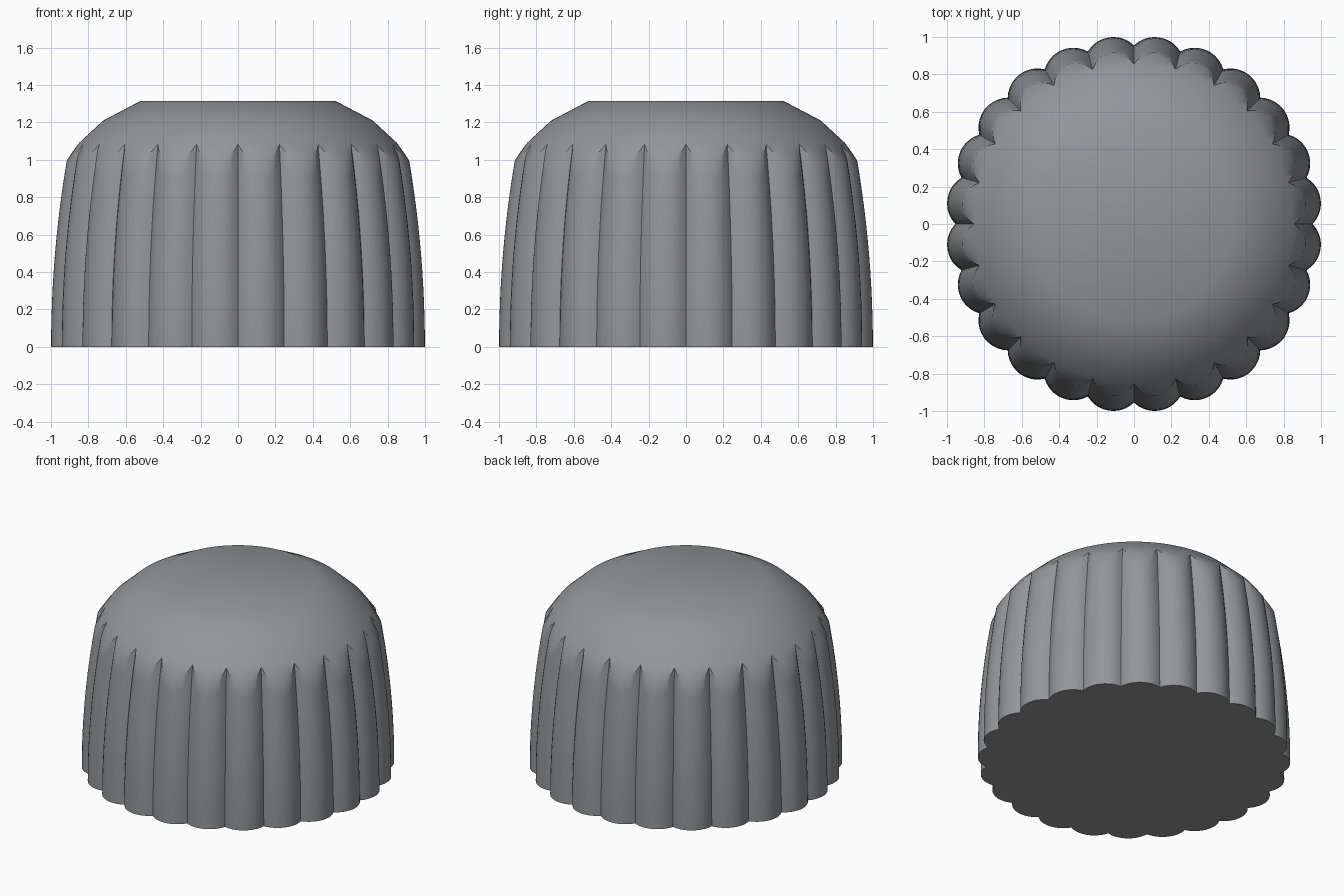
import bpy, bmesh, math

if "Cube" in bpy.data.objects:
    bpy.data.objects.remove(bpy.data.objects["Cube"])

LOBES, SEG, ROWS = 24, 10, 12
GROOVE_R, PEAK_R, TAPER = 0.955, 1.0067, 0.085
DOME = [(0.85, 1.09), (0.72, 1.21), (0.52, 1.315)]      # radius, height
SLOPE = 0.722                                           # rim chamfer, radius per height

# One lobe as a circular arc between two grooves, in polar form
half = math.pi / LOBES
hx, hy = GROOVE_R * math.cos(half), GROOVE_R * math.sin(half)
sag = PEAK_R - hx
rho = (hy * hy + sag * sag) / (2 * sag)
centre = PEAK_R - rho
sweep = math.atan2(hy, hx - centre)
outline = []
for lobe in range(LOBES):
    for s in range(SEG):
        a = sweep * (2 * s / SEG - 1)
        x, y = centre + rho * math.cos(a), rho * math.sin(a)
        outline.append((math.hypot(x, y), math.atan2(y, x) + half * (2 * lobe + 1)))


def rim_height(r0):
    """Height where the tapering flute meets the chamfer of the dome."""
    c = DOME[0][0] + SLOPE * DOME[0][1] - r0
    return (SLOPE - math.sqrt(SLOPE ** 2 - 4 * TAPER * c)) / (2 * TAPER)


bm = bmesh.new()


def ring(points):
    return [bm.verts.new((r * math.cos(a), r * math.sin(a), z)) for r, a, z in points]


# Fluted side, then the domed top
rings = []
for i in range(ROWS + 1):
    pts = []
    for r0, a in outline:
        z = rim_height(r0) * i / ROWS
        pts.append((r0 - TAPER * z * z, a, z))
    rings.append(ring(pts))
for r, z in DOME:
    rings.append(ring([(r, a, z) for _, a in outline]))
n = len(outline)
for low, high in zip(rings, rings[1:]):
    for j in range(n):
        k = (j + 1) % n
        bm.faces.new((low[j], low[k], high[k], high[j]))

# Flat cap and base
top = bm.verts.new((0, 0, DOME[-1][1]))
for j in range(n):
    bm.faces.new((rings[-1][j], rings[-1][(j + 1) % n], top))
bm.faces.new(rings[0][::-1])

mesh = bpy.data.meshes.new("fluted_knob")
bm.to_mesh(mesh)
bm.free()
knob = bpy.data.objects.new("fluted_knob", mesh)
bpy.context.collection.objects.link(knob)

grey = bpy.data.materials.new("grey plastic")
grey.diffuse_color = (0.30, 0.305, 0.32, 1)
grey.use_nodes = True
grey.node_tree.nodes["Principled BSDF"].inputs["Base Color"].default_value = grey.diffuse_color
mesh.materials.append(grey)

# Smooth lobes and dome, sharp grooves and base edge
bpy.context.view_layer.objects.active = knob
knob.select_set(True)
bpy.ops.object.shade_smooth_by_angle(angle=math.radians(40))
